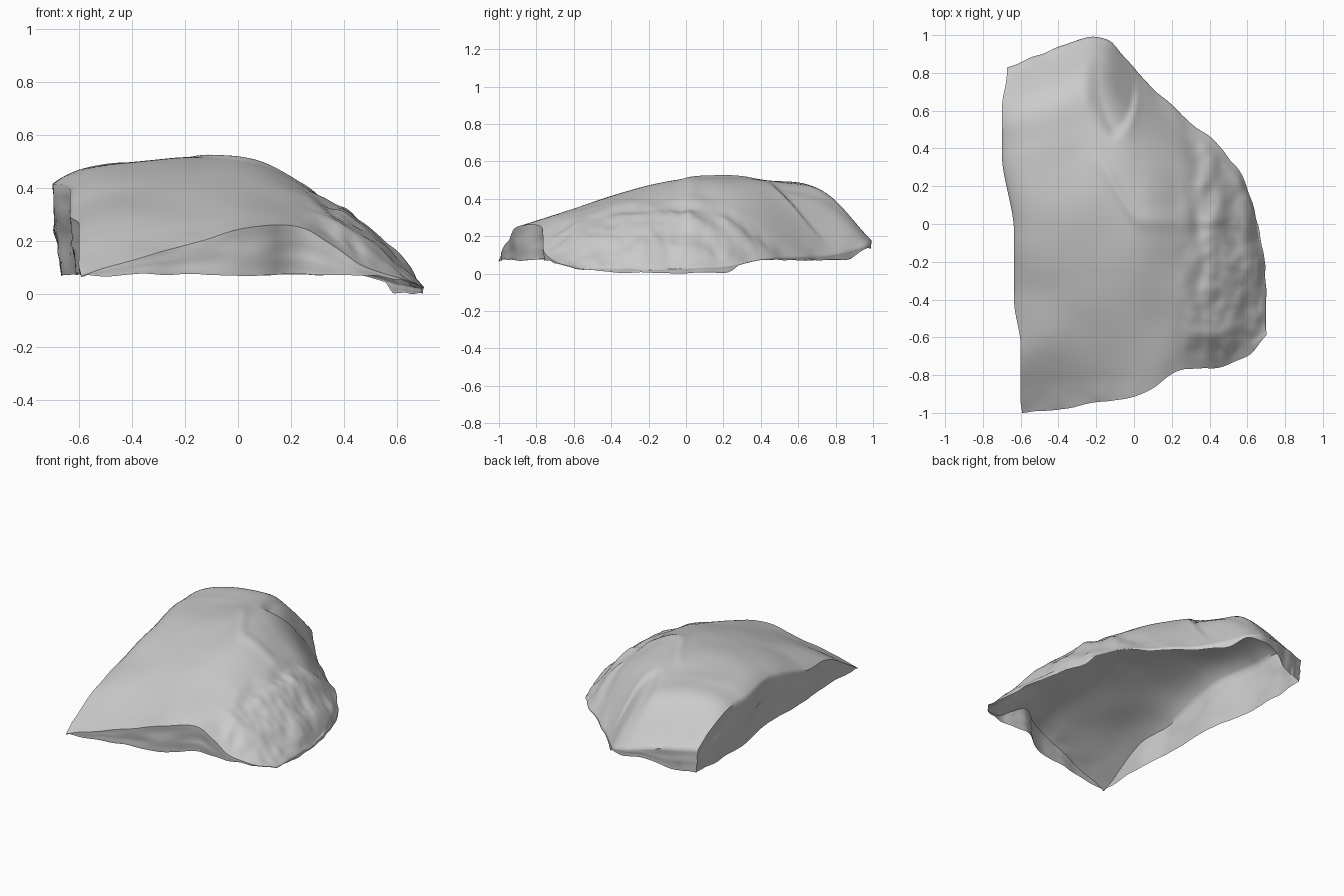
import bpy, bmesh, math
from mathutils import Vector, noise

cube = bpy.data.objects.get("Cube")
if cube:
    bpy.data.objects.remove(cube, do_unlink=True)

# Cross-sections of the rock: x, front y, back y, then heights from front to back
SECTIONS = [
    (-.60, -1.0, .83, .07, .25, .35, .45, .475, .45, .23),
    (-.40, -.98, .92, .13, .30, .40, .48, .50, .46, .21),
    (-.15, -.94, .99, .20, .33, .44, .51, .51, .43, .16),
    (.05, -.90, .77, .255, .34, .43, .495, .49, .38, .10),
    (.25, -.77, .58, .25, .33, .38, .41, .39, .31, .09),
    (.45, -.76, .41, .12, .22, .27, .29, .28, .21, .08),
    (.60, -.69, .20, .065, .11, .14, .15, .14, .10, .04),
    (.70, -.59, -.22, .03, .025, .03, .03, .03, .03, .02),
]
COLS, ROWS, WALL_STEPS = 110, 130, 8


def spline(values, t):
    """Catmull-Rom value at t in 0..1 along evenly spaced values."""
    last = len(values) - 1
    f = min(max(t, 0), 1) * last
    i = min(int(f), last - 1)
    u = f - i
    b, c = values[i], values[i + 1]
    a = values[i - 1] if i > 0 else 2 * b - c
    d = values[i + 2] if i + 2 <= last else 2 * c - b
    return b + u / 2 * (c - a + u * (2 * a - 5 * b + 4 * c - d + u * (3 * (b - c) + d - a)))


def smooth(low, high, value):
    u = min(max((value - low) / (high - low), 0), 1)
    return u * u * (3 - 2 * u)


def rough(x, y, z, scale):
    return noise.noise(Vector((x, y, z)) * scale)


def surface_point(s, t):
    section = [spline(column, s) for column in zip(*SECTIONS)]
    x, front, back = section[:3]
    y = front + (back - front) * t
    z = spline(section[3:], t)
    # the cut left side swells outward toward the back
    swell = .035 * smooth(-.65, -.4, y) + .065 * smooth(-.05, .38, y) - .03 * smooth(.6, .83, y)
    x -= (1 - s) ** 5 * swell
    # rounded left shoulder
    z -= .06 * math.exp(-s * 25) * smooth(-.8, -.2, y) * smooth(1, .85, t)
    # full shoulder above the back edge
    z += .045 * math.sin(math.pi * smooth(.75, 1.03, t)) * smooth(.36, .24, s)
    # shallow scoop behind the crest, crisp on its outer side
    scoop = math.hypot((x + .12) / .14, (y - .78) / .32)
    soft = .85 - .4 * smooth(-.1, -.2, x)
    z -= .03 * (1 - smooth(soft, 1.08, scoop)) * (1 - smooth(.88, 1, t))
    # low ledge running across the crest
    ledge = y - .02 - .35 * smooth(.05, -.25, x) if x > -.3 else 1
    z += .01 * math.exp(-(ledge / .05) ** 2) * smooth(-.3, -.1, x) * smooth(.4, .2, x)
    # gentle waves everywhere, knobbly rock on the low flank
    inside = smooth(0, .08, t) * smooth(1, .92, t) * smooth(1, .93, s)
    knobbly = smooth(.2, .4, x) * inside
    z += .008 * rough(x, y, 0, 4) * inside
    z += knobbly * (.026 * rough(x * 1.8, y, 1, 6) + .008 * rough(x, y, 2, 16))
    # ragged outline
    edge = 1 - inside
    x += .012 * edge * rough(x, y, 3, 9)
    y += .014 * edge * rough(x, y, 5, 8)
    return Vector((x, y, z))


def rim_height(x, y):
    flank = smooth(.5, .6, x) * smooth(.38, .22, y) * (.25 + .75 * smooth(-.68, -.35, y))
    base = .075 - .068 * flank
    tip = .065 * smooth(.86, .98, y)
    return base + tip + .012 * rough(x, y, 7, 7)


# Top surface
bm = bmesh.new()
grid = [[bm.verts.new(surface_point(i / COLS, j / ROWS)) for j in range(ROWS + 1)]
        for i in range(COLS + 1)]
for i in range(COLS):
    for j in range(ROWS):
        bm.faces.new((grid[i][j], grid[i + 1][j], grid[i + 1][j + 1], grid[i][j + 1]))

# Steep walls hanging from the outline down to an open rim
loop = [column[0] for column in grid]
loop += grid[-1][1:]
loop += [column[-1] for column in reversed(grid[:-1])]
loop += list(reversed(grid[0][1:-1]))
tops = [v.co.copy() for v in loop]
previous = loop
for k in range(1, WALL_STEPS + 1):
    u = k / WALL_STEPS
    ring = []
    for top in tops:
        x, y, z = top
        low = min(rim_height(x, y), z - .004)
        drop = z - low
        tuck = u * drop * .1 + .06 * drop * math.sin(u * math.pi) * rough(x, y, u, 5)
        inward = Vector((-x, -y, 0)).normalized() if x > -.58 else Vector((1, 0, 0))
        point = Vector((x, y, z - drop * u)) + inward * tuck
        ring.append(bm.verts.new(point))
    for n in range(len(ring)):
        m = (n + 1) % len(ring)
        bm.faces.new((previous[m], previous[n], ring[n], ring[m]))
    previous = ring

lowest = min(v.co.z for v in bm.verts)
bmesh.ops.translate(bm, verts=bm.verts, vec=(0, 0, -lowest))
mesh = bpy.data.meshes.new("rock_shell")
bm.to_mesh(mesh)
bm.free()
rock = bpy.data.objects.new("rock_shell", mesh)
bpy.context.collection.objects.link(rock)

# Plain stone colour
stone = bpy.data.materials.new("pale_grey_stone")
stone.use_nodes = True
colour = (.6, .6, .6, 1)
stone.diffuse_color = colour
stone.node_tree.nodes["Principled BSDF"].inputs["Base Color"].default_value = colour
mesh.materials.append(stone)

bpy.ops.object.select_all(action="DESELECT")
rock.select_set(True)
bpy.context.view_layer.objects.active = rock
bpy.ops.object.shade_smooth_by_angle(angle=math.radians(60))
